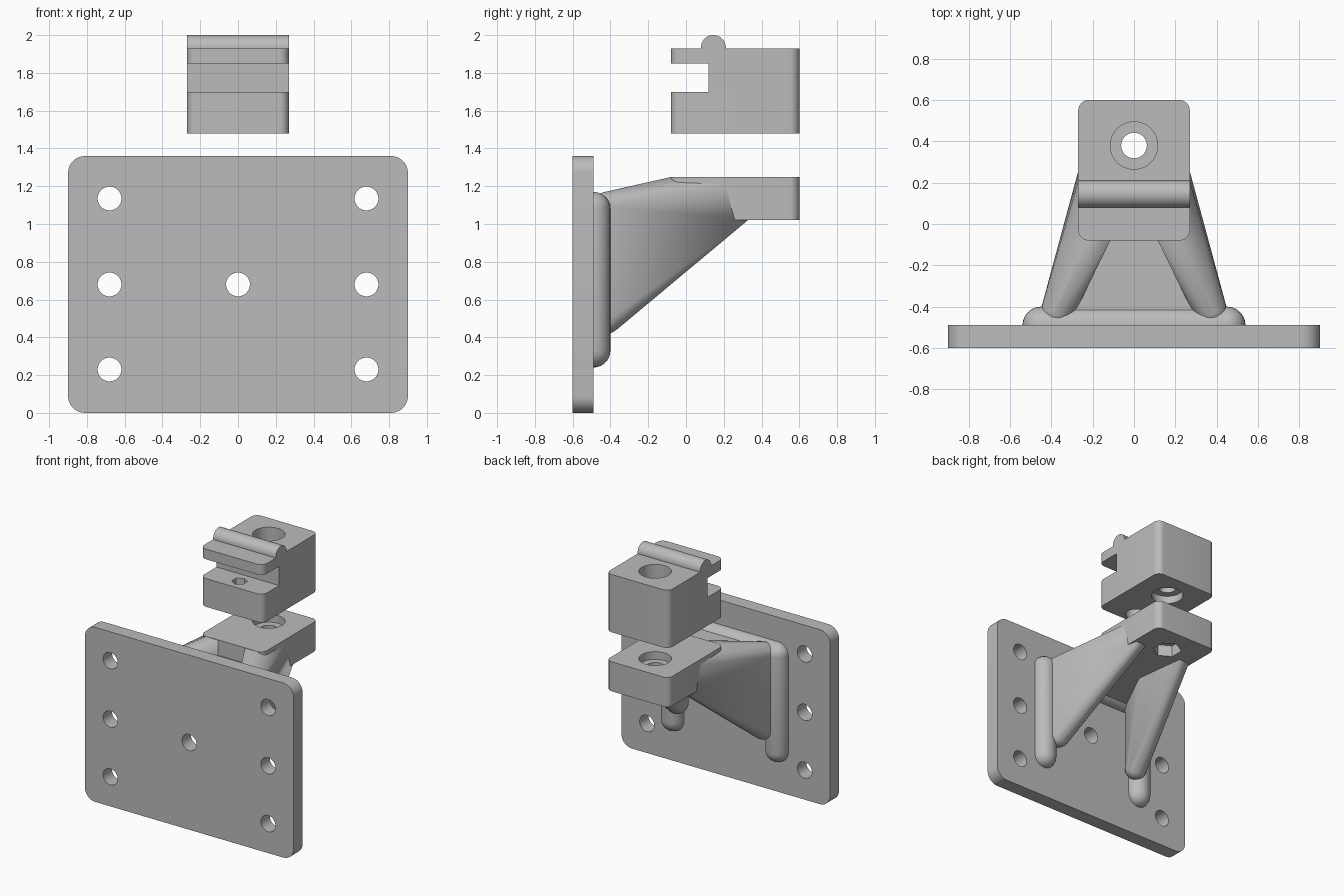
import bpy, bmesh, math
from mathutils import Vector, Matrix

if "Cube" in bpy.data.objects:
    bpy.data.objects.remove(bpy.data.objects["Cube"], do_unlink=True)

grey = bpy.data.materials.new("plain_grey")
grey.use_nodes = True
COLOUR = (0.5, 0.5, 0.5, 1)
grey.diffuse_color = COLOUR
grey.node_tree.nodes["Principled BSDF"].inputs["Base Color"].default_value = COLOUR


def make(name, bm):
    bmesh.ops.recalc_face_normals(bm, faces=bm.faces)
    mesh = bpy.data.meshes.new(name)
    bm.to_mesh(mesh)
    bm.free()
    mesh.materials.append(grey)
    ob = bpy.data.objects.new(name, mesh)
    bpy.context.collection.objects.link(ob)
    return ob


def hull(name, points):
    bm = bmesh.new()
    for p in points:
        bm.verts.new(p)
    out = bmesh.ops.convex_hull(bm, input=bm.verts)
    loose = {g for g in out["geom_interior"] + out["geom_unused"]
             if isinstance(g, bmesh.types.BMVert)}
    bmesh.ops.delete(bm, geom=list(loose), context="VERTS")
    bmesh.ops.dissolve_limit(bm, angle_limit=0.002, verts=bm.verts, edges=bm.edges)
    return make(name, bm)


def ball(centre, r, seg=24, rings=12):
    bm = bmesh.new()
    bmesh.ops.create_uvsphere(bm, u_segments=seg, v_segments=rings, radius=r)
    pts = [v.co + Vector(centre) for v in bm.verts]
    bm.free()
    return pts


def box(name, lo, hi, radius=0, axis=2):
    """Box with the edges along one axis rounded."""
    bm = bmesh.new()
    bmesh.ops.create_cube(bm, size=1)
    for v in bm.verts:
        v.co = Vector([lo[i] + (v.co[i] + 0.5) * (hi[i] - lo[i]) for i in range(3)])
    if radius:
        edges = [e for e in bm.edges
                 if abs((e.verts[0].co - e.verts[1].co).normalized()[axis]) > 0.9]
        bmesh.ops.bevel(bm, geom=edges, offset=radius, segments=8, profile=0.5,
                        affect="EDGES")
    return make(name, bm)


def rod(name, centre, r, depth, axis="Z", sides=48):
    bm = bmesh.new()
    turn = {"X": Matrix.Rotation(math.pi / 2, 4, "Y"),
            "Y": Matrix.Rotation(math.pi / 2, 4, "X"),
            "Z": Matrix.Identity(4)}[axis]
    bmesh.ops.create_cone(bm, cap_ends=True, segments=sides, radius1=r, radius2=r,
                          depth=depth, matrix=Matrix.Translation(centre) @ turn)
    return make(name, bm)


def pocket(x, y, z0, z1, r, sides=48):
    return rod("cutter", (x, y, (z0 + z1) / 2), r, z1 - z0, "Z", sides)


def combine(ob, others, operation="DIFFERENCE"):
    bpy.context.view_layer.objects.active = ob
    for other in others:
        mod = ob.modifiers.new("cut", "BOOLEAN")
        mod.operation = operation
        mod.solver = "EXACT"
        mod.object = other
        bpy.ops.object.modifier_apply(modifier=mod.name)
        bpy.data.objects.remove(other, do_unlink=True)


parts = []

# Mounting plate with seven holes
plate = box("mounting_plate", (-0.9, -0.6, 0), (0.9, -0.49, 1.36), 0.09, 1)
spots = [(x, z) for x in (-0.68, 0.68) for z in (0.23, 0.68, 1.135)] + [(0, 0.68)]
combine(plate, [rod("cutter", (x, -0.55, z), 0.063, 0.4, "Y") for x, z in spots])
parts.append(plate)

# Rounded beads where the bracket meets the plate
TOP, LOW, R = 1.08, 0.33, 0.09
parts.append(hull("cross_bead", ball((-0.45, -0.49, TOP), R) + ball((0.45, -0.49, TOP), R)))
for side, s in (("left", 1), ("right", -1)):
    parts.append(hull(side + "_bead",
                      ball((s * 0.45, -0.49, TOP), R) + ball((s * 0.45, -0.49, LOW), R)))
    # Tapering rib from the bead to the pad
    ends = [(0.11, -0.07, 1.249), (0.22, -0.078, 1.249), (0.269, -0.02, 1.215),
            (0.269, 0.21, 1.21), (0.25, 0.33, 1.022), (0.16, 0.33, 1.022),
            (0.11, -0.07, 1.022)]
    parts.append(hull(side + "_rib",
                      ball((s * 0.37, -0.42, 1.09), 0.08) + ball((s * 0.37, -0.42, 0.5), 0.08)
                      + [(s * x, y, z) for x, y, z in ends]))

# Flat web between the ribs
parts.append(hull("web", [(s * x, y, z) for s in (-1, 1) for z in (1.021, 1.13)
                          for x, y in ((0.35, -0.46), (0.2, -0.05))]))

# Support pad: round recess above, nut pocket below
pad = box("support_pad", (-0.27, -0.08, 1.02), (0.27, 0.6, 1.25), 0.05)
combine(pad, [pocket(0, 0.38, 0.9, 1.4, 0.062),
              pocket(0, 0.38, 1.19, 1.4, 0.115),
              pocket(0, 0.38, 0.9, 1.11, 0.105, 6)])
parts.append(pad)

# Clamp block with ridge, side slot and bolt holes
block = box("clamp_block", (-0.27, -0.08, 1.48), (0.27, 0.6, 1.93), 0.05)
combine(block, [rod("ridge", (0, 0.145, 1.934), 0.066, 0.54, "X")], "UNION")
combine(block, [box("cutter", (-0.5, -0.3, 1.70), (0.5, 0.12, 1.85)),
                pocket(0, 0.38, 1.3, 2.1, 0.062),
                pocket(0, 0.38, 1.82, 2.1, 0.115),
                pocket(0, 0.38, 1.3, 1.54, 0.115),
                pocket(0, 0.02, 1.58, 1.76, 0.057, 6),
                pocket(0, 0.02, 1.3, 1.59, 0.075)])
parts.append(block)

# Smooth the rounded surfaces, keep edges sharp
bpy.ops.object.select_all(action="DESELECT")
for ob in parts:
    ob.select_set(True)
bpy.context.view_layer.objects.active = parts[0]
bpy.ops.object.shade_smooth_by_angle(angle=math.radians(25))
